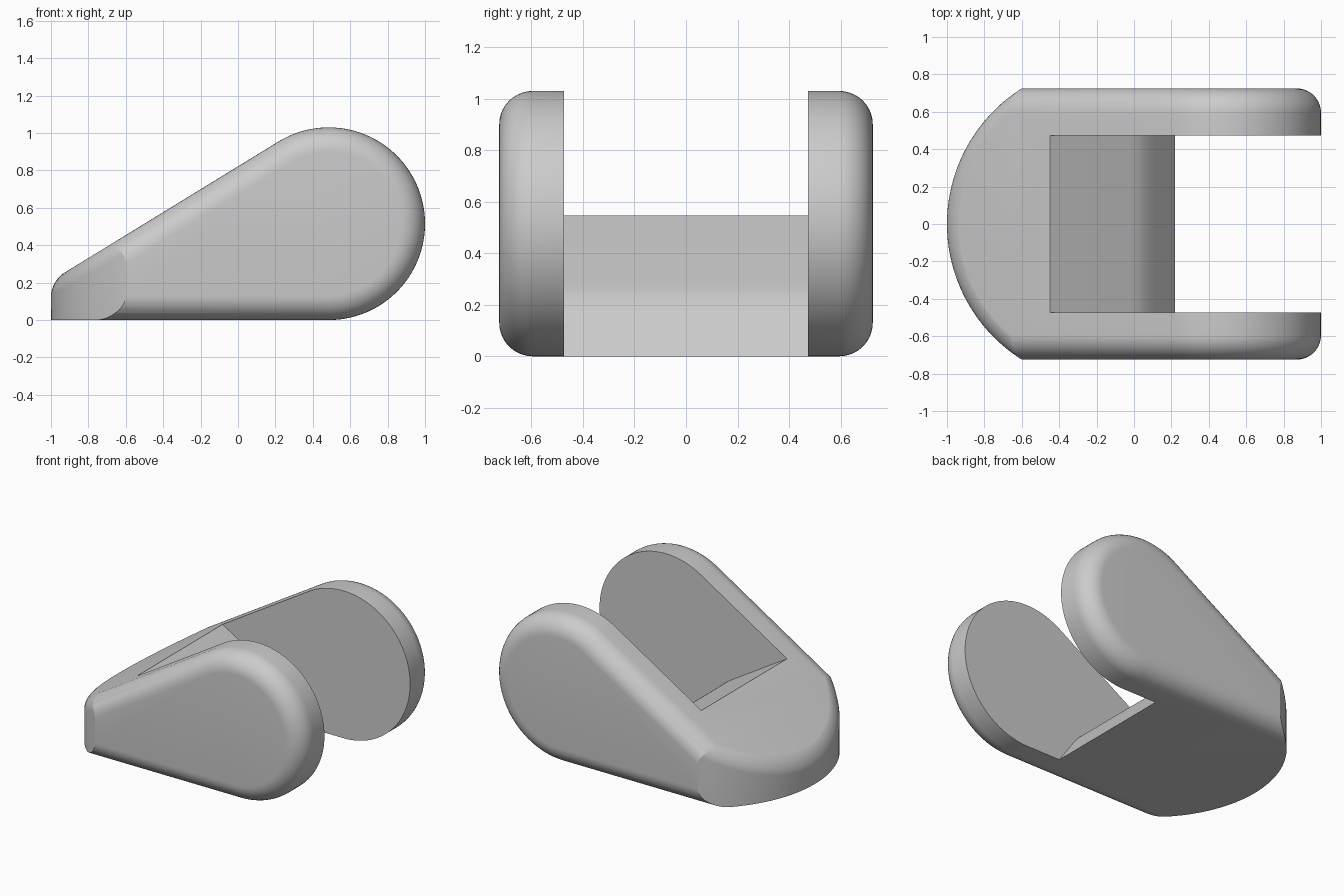
import bpy, bmesh, math

if "Cube" in bpy.data.objects:
    bpy.data.objects.remove(bpy.data.objects["Cube"])

R, CX = 0.515, 0.485            # round end radius and centre (x); centre z = R
HALF_W, FILLET = 0.725, 0.13
SLOPE = math.radians(31.5)
TIP_X = CX - R / math.tan(SLOPE / 2)   # where slope and base would meet


def make_object(name, bm):
    bmesh.ops.recalc_face_normals(bm, faces=bm.faces)
    mesh = bpy.data.meshes.new(name)
    bm.to_mesh(mesh)
    bm.free()
    ob = bpy.data.objects.new(name, mesh)
    bpy.context.collection.objects.link(ob)
    return ob


def loft(name, rings):
    bm = bmesh.new()
    loops = [[bm.verts.new(p) for p in ring] for ring in rings]
    n = len(loops[0])
    for a, b in zip(loops, loops[1:]):
        for i in range(n):
            j = (i + 1) % n
            bm.faces.new((a[i], a[j], b[j], b[i]))
    bm.faces.new(loops[0])
    bm.faces.new(loops[-1][::-1])
    return make_object(name, bm)


def boolean(target, cutter, operation):
    mod = target.modifiers.new(operation.title(), 'BOOLEAN')
    mod.operation, mod.solver, mod.object = operation, 'EXACT', cutter
    bpy.context.view_layer.objects.active = target
    bpy.ops.object.modifier_apply(modifier=mod.name)
    bpy.data.objects.remove(cutter)


# Body: teardrop side profile, lofted across the width with rounded rims
profile = [(TIP_X, 0)]
N = 72
for i in range(N + 1):
    a = -math.pi / 2 + (math.pi + SLOPE) * i / N
    profile.append((CX + R * math.cos(a), R + R * math.sin(a)))
steps = [math.pi / 2 * i / 10 for i in range(11)]
side = [(HALF_W - FILLET + FILLET * math.sin(t), FILLET * (1 - math.cos(t))) for t in steps]
stations = [(-y, d) for y, d in reversed(side)] + side
rings = []
for y, d in stations:
    k = (R - d) / R
    rings.append([(CX + (x - CX) * k, y, R + (z - R) * k) for x, z in profile])
body = loft("hinge_body", rings)

# Nose trimmer: curved plan with a softened upper edge
NOSE_R = 0.857
plan = [(1.5, -NOSE_R), (1.5, NOSE_R)]
for i in range(65):
    a = math.pi / 2 + math.pi * i / 64
    plan.append((-1 + NOSE_R + NOSE_R * math.cos(a), NOSE_R * math.sin(a)))
top_z = lambda x: (x - TIP_X) * math.tan(SLOPE) + 0.0008
nose = loft("nose_trimmer", [[(x, y, -0.3) for x, y in plan],
                             [(x, y, top_z(x)) for x, y in plan]])
bm = bmesh.new()
bm.from_mesh(nose.data)
rim = [e for e in bm.edges if all(v.co.z > -0.2 and v.co.x < 1.4 for v in e.verts)]
bmesh.ops.bevel(bm, geom=rim, offset=0.082, segments=8, profile=0.5, affect='EDGES')
bm.to_mesh(nose.data)
bm.free()
boolean(body, nose, 'INTERSECT')

# Slot between the arms: sloping floor that rolls over toward the base
floor = [(-0.65, 0.668), (-0.02, 0.283), (0.02, 0.256), (0.055, 0.225),
         (0.085, 0.19), (0.11, 0.157), (0.22, 0.0), (0.29, -0.1)]
slot_shape = floor + [(1.5, -0.1), (1.5, 1.5), (-0.65, 1.5)]
slot = loft("slot_cutter", [[(x, y, z) for x, z in slot_shape] for y in (-0.473, 0.473)])
boolean(body, slot, 'DIFFERENCE')

# Smooth the rounded surfaces, keep the cut edges crisp
bpy.ops.object.select_all(action='DESELECT')
body.select_set(True)
bpy.context.view_layer.objects.active = body
bpy.ops.object.shade_smooth_by_angle(angle=math.radians(25))
